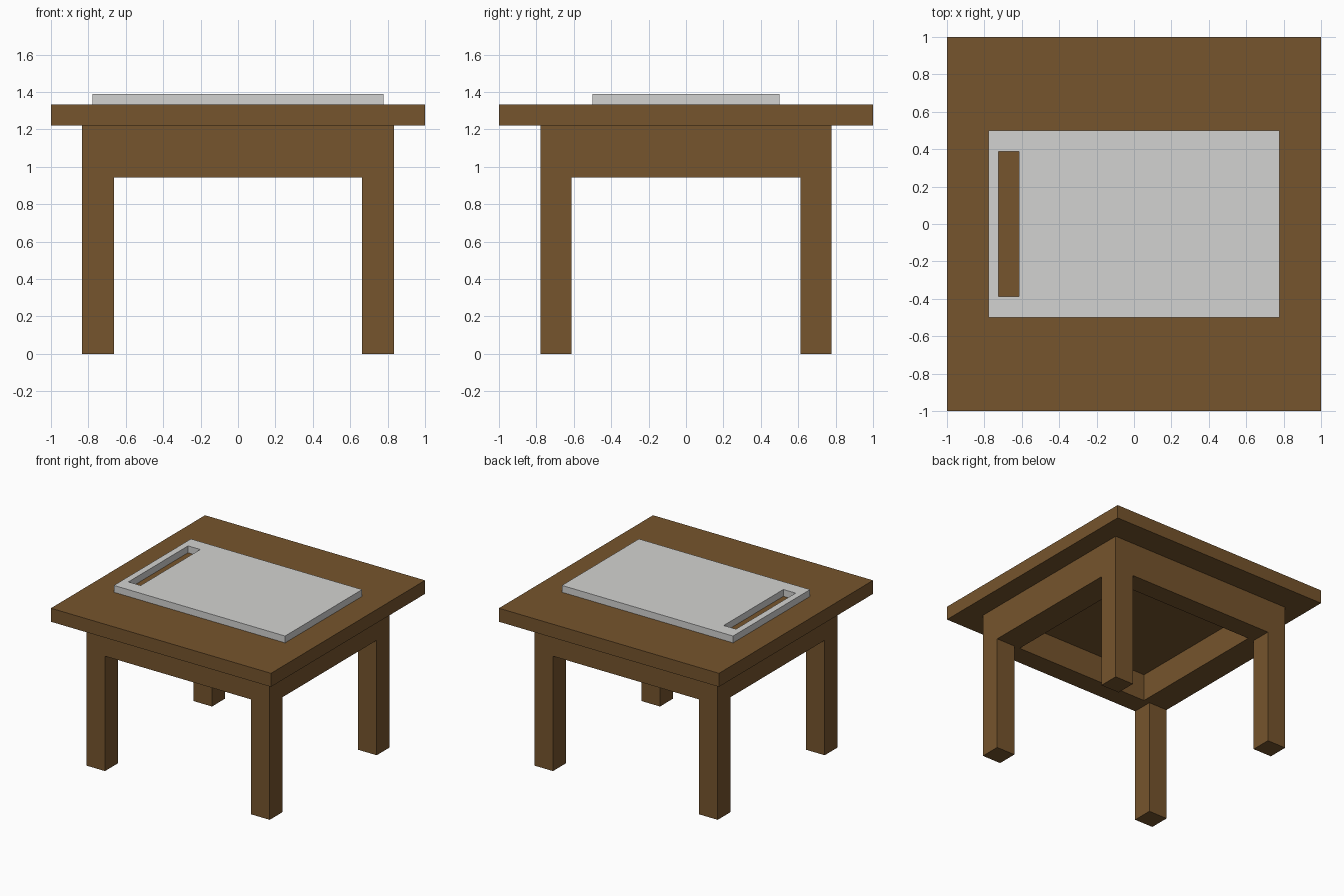
import bpy
import bmesh

cube = bpy.data.objects.get("Cube")
if cube:
    bpy.data.objects.remove(cube, do_unlink=True)


def material(name, rgb):
    mat = bpy.data.materials.new(name)
    mat.use_nodes = True
    mat.diffuse_color = (*rgb, 1)
    mat.node_tree.nodes["Principled BSDF"].inputs["Base Color"].default_value = (*rgb, 1)
    return mat


wood = material("brown wood", (0.18, 0.089, 0.026))
grey = material("light grey", (0.65, 0.65, 0.64))


def rect(bm, x0, x1, y0, y1, z):
    return [bm.verts.new((x, y, z)) for x, y in ((x0, y0), (x1, y0), (x1, y1), (x0, y1))]


def slab(name, mat, outer, z0, z1, hole=None):
    """Upright block over a rectangle (x0, x1, y0, y1), optionally with a rectangular hole."""
    bm = bmesh.new()
    ring = rect(bm, *outer, z0)
    if hole:
        inner = rect(bm, *hole, z0)
        for i in range(4):
            j = (i + 1) % 4
            bm.faces.new((ring[i], ring[j], inner[j], inner[i]))
    else:
        bm.faces.new(ring)
    base = bm.faces[:]
    new = bmesh.ops.extrude_face_region(bm, geom=base, use_keep_orig=True)["geom"]
    for v in new:
        if isinstance(v, bmesh.types.BMVert):
            v.co.z = z1
    bmesh.ops.recalc_face_normals(bm, faces=bm.faces[:])
    mesh = bpy.data.meshes.new(name)
    bm.to_mesh(mesh)
    bm.free()
    mesh.materials.append(mat)
    obj = bpy.data.objects.new(name, mesh)
    bpy.context.collection.objects.link(obj)
    return obj


# Table top, the apron frame under it, and the panel closing the frame from above
opening = (-0.611, 0.611, -0.611, 0.611)
slab("table_top", wood, (-1, 1, -1, 1), 1.222, 1.333)
slab("apron", wood, (-0.833, 0.833, -0.778, 0.778), 0.944, 1.222, hole=opening)
slab("apron_panel", wood, opening, 1.167, 1.222)

# Four square legs at the apron corners
for side, sx in (("left", 1), ("right", -1)):
    for end, sy in (("front", -1), ("back", 1)):
        xs = sorted((sx * 0.664, sx * 0.833))
        ys = sorted((sy * 0.611, sy * 0.778))
        slab(f"{end}_{side}_leg", wood, (*xs, *ys), 0, 0.944)

# Board with a handle slot near one end
slab("cutting_board", grey, (-0.778, 0.778, -0.5, 0.5), 1.333, 1.389,
     hole=(-0.725, -0.614, -0.387, 0.387))
